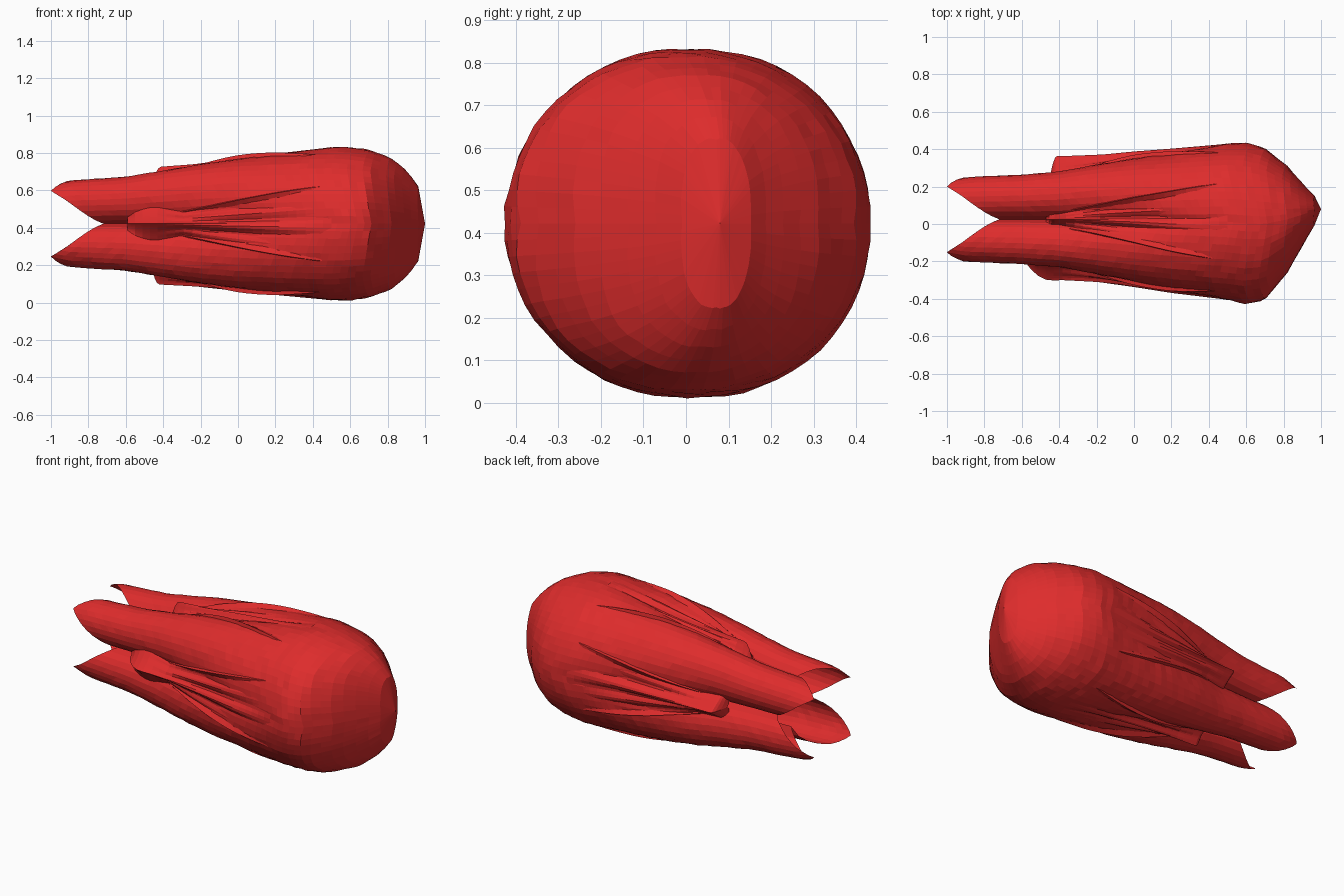
import bpy, bmesh, math, random
from mathutils import Vector

if "Cube" in bpy.data.objects:
    bpy.data.objects.remove(bpy.data.objects["Cube"])

random.seed(4)
red = bpy.data.materials.new("tulip red")
red.diffuse_color = (0.73, 0.025, 0.025, 1)
red.use_nodes = True
red.node_tree.nodes["Principled BSDF"].inputs["Base Color"].default_value = red.diffuse_color

# bud profile: x, radius, y centre, sideways scale, lobe strength
PROFILE = [(1.0, 0.0, 0.08, 0.45, 0), (0.988, 0.13, 0.08, 0.35, 0), (0.96, 0.21, 0.07, 0.42, 0),
           (0.9, 0.285, 0.05, 0.6, 0), (0.82, 0.35, 0.025, 0.82, 0), (0.7, 0.395, 0.0, 1.03, 0),
           (0.6, 0.41, 0.003, 1.055, 0), (0.5, 0.416, 0.012, 1.02, 0.05), (0.2, 0.388, 0.015, 0.98, 0.25),
           (0, 0.36, 0.022, 0.95, 0.5), (-0.2, 0.325, 0.025, 0.92, 0.75), (-0.4, 0.283, 0.025, 0.9, 1),
           (-0.6, 0.25, 0.025, 0.95, 1), (-0.9, 0.23, 0.025, 0.98, 1), (-1.0, 0.205, 0.025, 1, 1)]


def profile(x):
    for a, b in zip(PROFILE, PROFILE[1:]):
        if x >= b[0]:
            t = (a[0] - x) / (a[0] - b[0])
            return [p + (q - p) * t for p, q in zip(a[1:], b[1:])]
    return PROFILE[-1][1:]


def lobe_angle(th):
    return (th % (math.pi / 2)) - math.pi / 4


def body_radius(x, th):
    R, _, _, k = profile(x)
    f = lobe_angle(th)
    lobe = 0.71 * math.cos(f) + math.sqrt(max(0, 0.2525 - (0.71 * math.sin(f)) ** 2))
    return R * (1 - k + k * lobe)


def place(x, th, r):
    _, cy, sy, _ = profile(x)
    return Vector((x, cy + r * math.cos(th) * sy, 0.422 + r * math.sin(th)))


def grid_object(name, rows, closed):
    bm = bmesh.new()
    vs = [[bm.verts.new(p) for p in row] for row in rows]
    n = len(vs[0])
    for a, b in zip(vs, vs[1:]):
        for j in range(n if closed else n - 1):
            k = (j + 1) % n
            bm.faces.new((a[j], a[k], b[k], b[j]))
    bmesh.ops.remove_doubles(bm, verts=bm.verts, dist=0.0005)
    bmesh.ops.recalc_face_normals(bm, faces=bm.faces)
    me = bpy.data.meshes.new(name)
    bm.to_mesh(me)
    bm.free()
    me.materials.append(red)
    ob = bpy.data.objects.new(name, me)
    bpy.context.collection.objects.link(ob)
    return ob


# closed bud: four lobes that end in open, pointed petals
COLS, LEN = 64, 44
rows = []
for i in range(LEN + 1):
    t = i / LEN
    s = t * 1.15 - 0.15 * math.sin(t * math.pi / 2)   # finer rows at the rounded base
    row = []
    for j in range(COLS):
        th = 2 * math.pi * j / COLS
        end = -1 + 0.28 * (abs(lobe_angle(th)) / (math.pi / 4)) ** 1.2
        x = 1 + (end - 1) * s
        r = body_radius(x, th) * (1 + random.uniform(-0.006, 0.006))
        row.append(place(x, th, r))
    rows.append(row)
grid_object("bud_petals", rows, True)


# pleated outer petals: broad at the base, pinched to a raised tip that curls inwards
def outer_petal(name, axis, tip_x, tip_r, flare_size, curl):
    rows, n, m = [], 20, 24
    for i in range(n + 5):
        t = min(1, i / n)
        over = max(0, i - n) / 4
        x = 0.5 + (tip_x - 0.5) * t - curl * over
        half = 0.22 * (1 - t) + 0.04
        half += flare_size * max(0, (t - 0.85) / 0.15) * (1 - 0.6 * over ** 2)
        row = []
        for j in range(m + 1):
            u = 2 * j / m - 1
            base_r = profile(x)[0]
            ridge = 0.41 + (tip_r - 0.41) * t - 0.012 * math.sin(math.pi * t) - 0.13 * over ** 2
            th = axis + u * half / max(base_r, 0.2)
            low = body_radius(x, th) - 0.012
            w = (1 - abs(u)) ** 0.8
            pleat = 0.016 * math.sin(u * 4 * math.pi) * math.sin(math.pi * t) * (1 - abs(u))
            row.append(place(x, th, low + max(0, ridge - low) * w + pleat))
        rows.append(row)
    grid_object(name, rows, False)


for name, axis, tip_x, tip_r, flare, curl in (("back", 0, -0.41, 0.375, 0.035, 0.04),
                                              ("top", math.pi / 2, -0.41, 0.305, 0.0, 0.06),
                                              ("front", math.pi, -0.43, 0.36, 0.055, 0.16),
                                              ("bottom", 1.5 * math.pi, -0.42, 0.325, 0.03, 0.05)):
    outer_petal("outer_petal_" + name, axis, tip_x, tip_r, flare, curl)

# thin raised folds where the outer petals overlap the lobes
for q in range(4):
    for side in (-1, 1):
        rows = []
        for i in range(15):
            t = i / 14
            x = 0.45 - 0.8 * t
            th = q * math.pi / 2 + side * (0.48 - 0.3 * t)
            h = 0.022 * math.sin(math.pi * t)
            rows.append([place(x, th + d, body_radius(x, th + d) + e)
                         for d, e in ((-0.06, -0.01), (0.02 * side, h), (0.06, -0.01))])
        grid_object(f"petal_fold_{q}_{'left' if side < 0 else 'right'}", rows, False)
